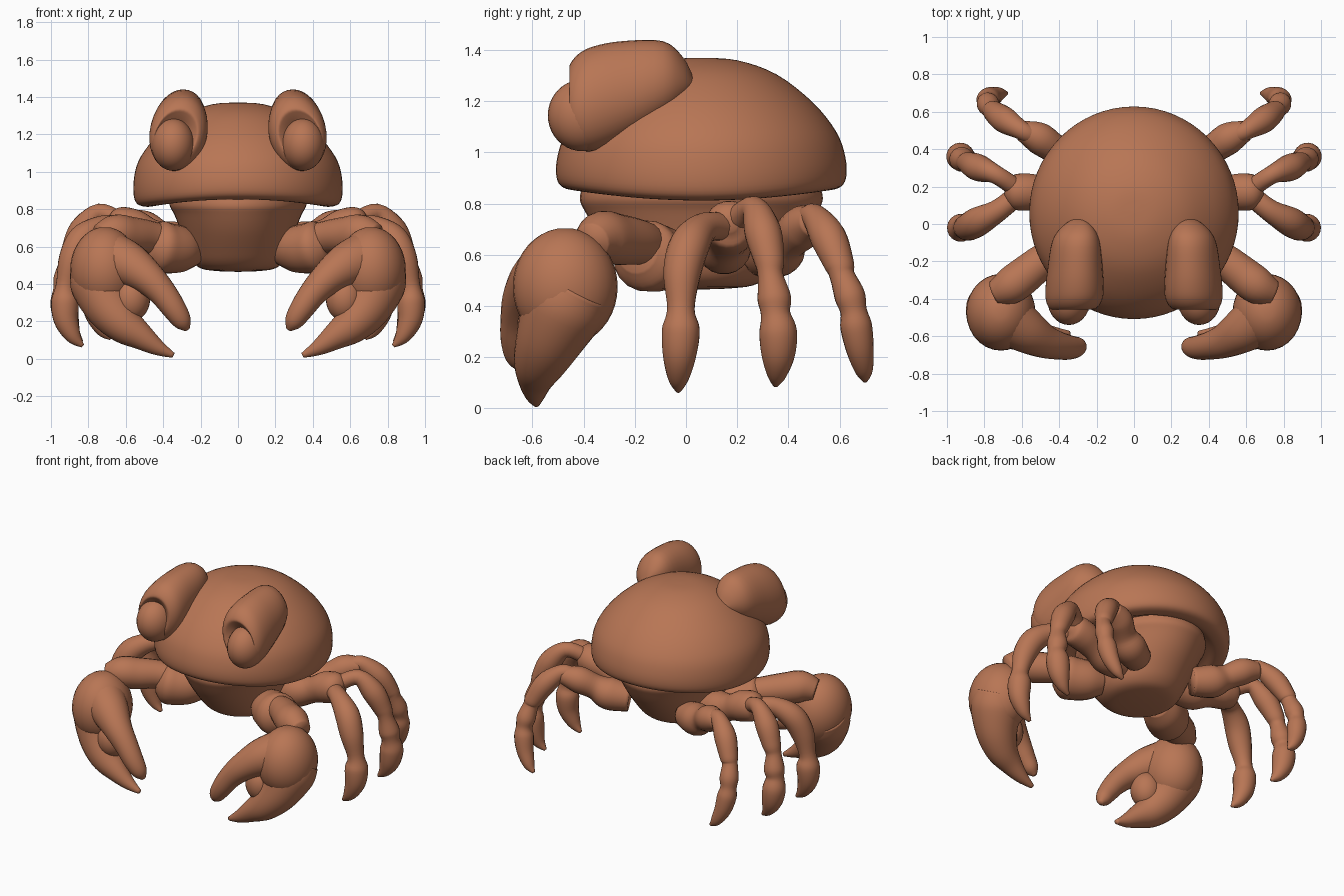
import bpy, bmesh, math
from mathutils import Vector

clay = bpy.data.materials.new("terracotta")
clay.diffuse_color = (0.48, 0.18, 0.09, 1)


def skin(name, rings, mirror=False):
    """Join equal-length rings of points into a closed smooth surface."""
    bm = bmesh.new()
    loops = [[bm.verts.new(p) for p in ring] for ring in rings]
    n = len(loops[0])
    for a, b in zip(loops, loops[1:]):
        for i in range(n):
            j = (i + 1) % n
            bm.faces.new((a[i], a[j], b[j], b[i]))
    bm.faces.new(loops[0][::-1])
    bm.faces.new(loops[-1])
    bmesh.ops.recalc_face_normals(bm, faces=bm.faces)
    me = bpy.data.meshes.new(name)
    bm.to_mesh(me)
    bm.free()
    ob = bpy.data.objects.new(name, me)
    bpy.context.collection.objects.link(ob)
    me.materials.append(clay)
    me.shade_smooth()
    if mirror:
        ob.modifiers.new("mirror", 'MIRROR').use_mirror_merge = False
    return ob


def spline(keys, steps=5):
    """Catmull-Rom through tuples of any length."""
    k = [keys[0]] + list(keys) + [keys[-1]]
    out = []
    for a, b, c, d in zip(k, k[1:], k[2:], k[3:]):
        for s in range(steps):
            t = s / steps
            out.append(tuple(0.5 * (2 * q + (r - p) * t + (2 * p - 5 * q + 4 * r - w) * t * t
                       + (3 * q - p - 3 * r + w) * t ** 3) for p, q, r, w in zip(a, b, c, d)))
    return out + [tuple(keys[-1])]


def circle(n):
    return [(math.cos(math.tau * i / n), math.sin(math.tau * i / n)) for i in range(n)]


def limb(name, keys, n=20):
    """Tube through (x, y, z, radius) keys, mirrored to the other side."""
    pts = spline(keys)
    pos = [Vector(p[:3]) for p in pts]
    rings, side = [], None
    for i, p in enumerate(pos):
        d = (pos[min(i + 1, len(pos) - 1)] - pos[max(i - 1, 0)]).normalized()
        side = d.orthogonal() if side is None else side - d * side.dot(d)
        side.normalize()
        up = d.cross(side)
        r = max(pts[i][3], 0.004)
        rings.append([p + (side * c + up * s) * r for c, s in circle(n)])
    return skin(name, rings, True)


def ball(name, loc, size):
    """Ellipsoid, mirrored to the other side."""
    rings = []
    for k in range(1, 20):
        a = math.pi * k / 20
        rings.append([(loc[0] + size[0] * math.sin(a) * c, loc[1] + size[1] * math.sin(a) * s,
                       loc[2] + size[2] * math.cos(a)) for c, s in circle(28)])
    return skin(name, rings, True)


# domed shell, its rim dipping at the sides
profile = [(.005, 1.37), (.14, 1.36), (.29, 1.305), (.43, 1.195), (.52, 1.08), (.555, .98),
           (.557, .9), (.53, .862), (.47, .853), (.42, .875), (.36, .885)]
rings = []
for r, z in spline(profile, 4):
    low = max(0, min(1, (1.0 - z) / .13)) * .04
    rings.append([(r * c, .06 + r * 1.015 * s, z - low * c * c) for c, s in circle(64)])
skin("shell", rings)

# rounded lower body
belly = [(.36, .46, .88), (.365, .475, .82), (.34, .455, .77), (.305, .40, .68),
         (.27, .32, .58), (.24, .26, .515), (.19, .2, .48), (.1, .1, .468), (.01, .01, .465)]
skin("lower_body", [[(rx * c, .06 + ry * s, z) for c, s in circle(48)]
                    for rx, ry, z in spline(belly, 4)])

# eye hoods with a shallow dished front, then eyeballs (y, x, z, half width, half height)
hood = [(.03, .30, 1.28, .01, .01), (-.01, .303, 1.29, .075, .08), (-.09, .31, 1.285, .125, .15),
        (-.25, .315, 1.24, .147, .195), (-.36, .318, 1.21, .155, .205), (-.42, .322, 1.2, .145, .185),
        (-.455, .328, 1.195, .118, .145), (-.445, .335, 1.19, .1, .12), (-.41, .335, 1.19, .06, .07)]
skin("eye_hood", [[(x + a * c - .02 * s, y, z + b * s) for c, s in circle(32)]
                  for y, x, z, a, b in spline(hood, 4)], True)
ball("eyeball", (.348, -.405, 1.145), (.115, .135, .14))

# claw arms
limb("claw_shoulder", [(.22, -.04, .58, .08), (.29, -.08, .585, .12), (.37, -.13, .59, .135),
                       (.43, -.165, .6, .135), (.48, -.19, .61, .08)])
limb("claw_forearm", [(.38, -.13, .63, .08), (.48, -.19, .65, .09), (.58, -.27, .66, .1),
                      (.66, -.33, .67, .1), (.74, -.37, .65, .07)])
ball("claw_palm", (.712, -.472, .475), (.185, .205, .23))
ball("claw_web", (.57, -.56, .32), (.1, .1, .12))
limb("claw_thumb", [(.75, -.43, .48, .15), (.73, -.475, .40, .165), (.685, -.53, .28, .135),
                    (.61, -.57, .185, .105), (.52, -.587, .12, .073), (.43, -.59, .06, .043),
                    (.345, -.585, .018, .014)], 28)
limb("claw_finger", [(.68, -.5, .54, .14), (.58, -.57, .50, .12), (.485, -.625, .435, .092),
                     (.405, -.65, .355, .075), (.34, -.66, .265, .064), (.295, -.655, .195, .048),
                     (.27, -.65, .155, .014)], 24)

# leg roots
limb("middle_hip", [(.22, .14, .62, .09), (.35, .15, .63, .105), (.46, .16, .66, .085),
                    (.56, .17, .70, .1), (.65, .17, .72, .09), (.69, .17, .72, .03)])
limb("rear_hip", [(.22, .3, .6, .09), (.34, .36, .62, .105), (.42, .4, .66, .08),
                  (.51, .46, .71, .085), (.6, .5, .73, .055)])

# jointed walking legs
legs = {
    "front_leg": [(.64, .14, .71, .055), (.73, .07, .705, .06), (.83, .015, .64, .078), (.885, -.015, .53, .074),
                  (.92, -.02, .39, .054), (.925, -.02, .31, .074), (.92, -.025, .21, .066),
                  (.88, -.03, .12, .042), (.83, -.03, .068, .01)],
    "middle_leg": [(.64, .2, .74, .05), (.74, .265, .78, .05), (.83, .30, .69, .072), (.885, .325, .58, .06),
                   (.905, .33, .52, .05), (.92, .345, .43, .066), (.93, .35, .37, .058),
                   (.93, .36, .3, .074), (.915, .36, .21, .066), (.88, .355, .135, .04), (.835, .35, .09, .01)],
    "rear_leg": [(.54, .47, .73, .05), (.6, .5, .75, .05), (.69, .555, .67, .07), (.75, .6, .56, .058),
                 (.765, .61, .52, .049), (.78, .64, .44, .06), (.785, .655, .38, .052),
                 (.78, .665, .32, .062), (.76, .68, .23, .054), (.72, .695, .15, .036), (.68, .70, .108, .01)],
}
for name, keys in legs.items():
    limb(name, keys)
